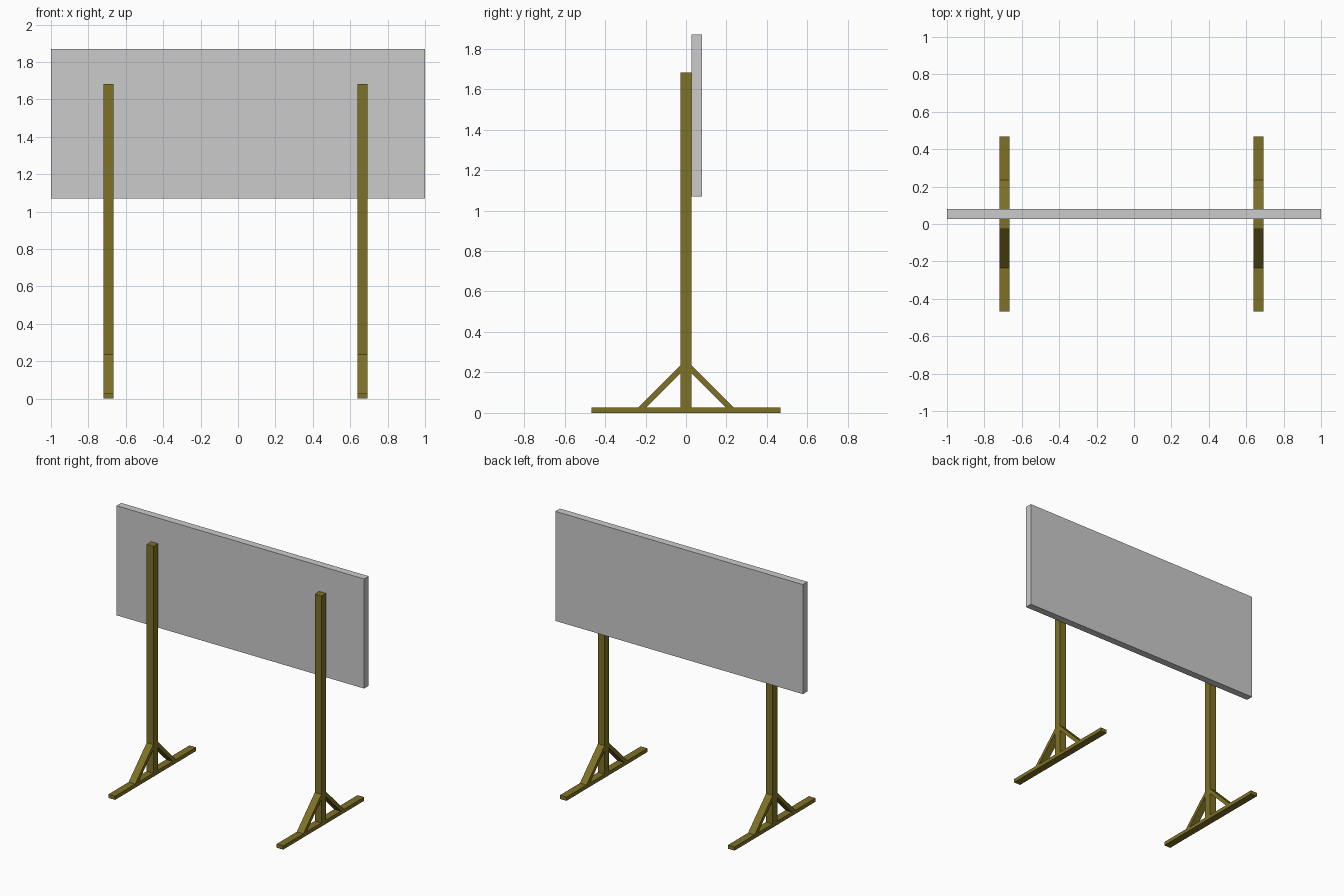
import bpy
import bmesh

if "Cube" in bpy.data.objects:
    bpy.data.objects.remove(bpy.data.objects["Cube"])

POST_X = (-0.6925, 0.6655)   # post centres
W = 0.0534                   # timber width
FOOT_H = 0.027


def material(name, rgb):
    m = bpy.data.materials.new(name)
    m.diffuse_color = (*rgb, 1.0)
    m.use_nodes = True
    m.node_tree.nodes["Principled BSDF"].inputs["Base Color"].default_value = m.diffuse_color
    return m


wood = material("olive_wood", (0.21, 0.165, 0.02))
grey = material("panel_grey", (0.60, 0.60, 0.60))


def extrude_yz(name, profile, x0, x1, mat):
    """Solid made by sweeping a (y, z) profile from x0 to x1."""
    bm = bmesh.new()
    face = bm.faces.new([bm.verts.new((x0, y, z)) for y, z in profile])
    ext = bmesh.ops.extrude_face_region(bm, geom=[face])
    verts = [g for g in ext["geom"] if isinstance(g, bmesh.types.BMVert)]
    bmesh.ops.translate(bm, verts=verts, vec=(x1 - x0, 0, 0))
    bmesh.ops.recalc_face_normals(bm, faces=bm.faces)
    mesh = bpy.data.meshes.new(name)
    bm.to_mesh(mesh)
    bm.free()
    mesh.materials.append(mat)
    obj = bpy.data.objects.new(name, mesh)
    bpy.context.collection.objects.link(obj)
    return obj


def rect(y0, y1, z0, z1):
    return [(y0, z0), (y1, z0), (y1, z1), (y0, z1)]


# Sign board, mounted behind the posts
extrude_yz("board", rect(0.0267, 0.08, 1.07, 1.87), -1.0, 1.0, grey)

# Two posts, each with a foot and a pair of diagonal braces
for side, cx in zip(("left", "right"), POST_X):
    x0, x1 = cx - W / 2, cx + W / 2
    extrude_yz(f"{side}_post", rect(-W / 2, W / 2, FOOT_H, 1.683), x0, x1, wood)
    extrude_yz(f"{side}_foot", rect(-0.467, 0.467, 0.0, FOOT_H), x0, x1, wood)
    for end, s in (("front", -1), ("back", 1)):
        brace = [(s * W / 2, 0.235), (s * 0.235, FOOT_H),
                 (s * 0.197, FOOT_H), (s * W / 2, 0.197)]
        extrude_yz(f"{side}_{end}_brace", brace, x0, x1, wood)
